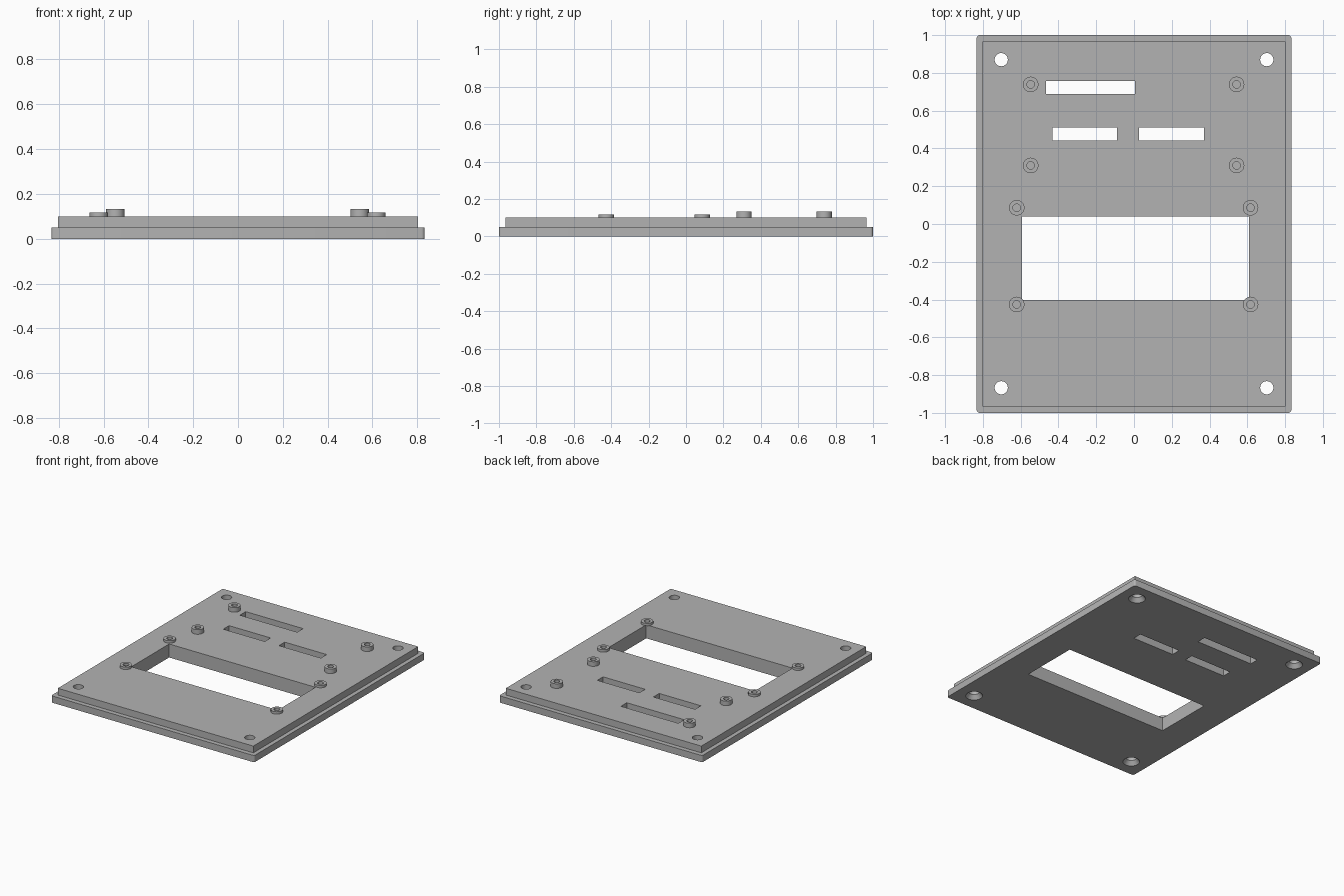
import bpy, bmesh
from mathutils import Matrix, Vector

cube = bpy.data.objects.get("Cube")
if cube:
    bpy.data.objects.remove(cube, do_unlink=True)

grey = bpy.data.materials.new("light_grey")
grey.use_nodes = True
colour = (0.45, 0.45, 0.45, 1)
grey.diffuse_color = colour
grey.node_tree.nodes["Principled BSDF"].inputs["Base Color"].default_value = colour


def finish(name, bm):
    mesh = bpy.data.meshes.new(name)
    bmesh.ops.recalc_face_normals(bm, faces=bm.faces)
    bm.to_mesh(mesh)
    bm.free()
    mesh.materials.append(grey)
    obj = bpy.data.objects.new(name, mesh)
    bpy.context.collection.objects.link(obj)
    return obj


def box(name, x0, x1, y0, y1, z0, z1, corner=0):
    bm = bmesh.new()
    size = Vector((x1 - x0, y1 - y0, z1 - z0))
    centre = Vector((x0 + x1, y0 + y1, z0 + z1)) / 2
    bmesh.ops.create_cube(bm, size=1, matrix=Matrix.Translation(centre) @ Matrix.Diagonal(size.to_4d()))
    if corner:
        upright = [e for e in bm.edges if abs(e.verts[0].co.z - e.verts[1].co.z) > 0.01]
        bmesh.ops.bevel(bm, geom=upright, offset=corner, segments=4, profile=0.5, affect='EDGES')
    return finish(name, bm)


def lathe(name, x, y, profile, closed=False):
    """Turn a (radius, height) profile about an upright axis; open ends are capped."""
    bm = bmesh.new()
    rings = []
    for r, z in profile:
        ring = bmesh.ops.create_circle(bm, segments=32, radius=r,
                                       matrix=Matrix.Translation((x, y, z)))
        rings.append(ring["verts"])
    pairs = list(zip(rings, rings[1:]))
    if closed:
        pairs.append((rings[-1], rings[0]))
    else:
        bm.faces.new(rings[0])
        bm.faces.new(rings[-1])
    for a, b in pairs:
        for i in range(32):
            j = (i + 1) % 32
            bm.faces.new((a[i], a[j], b[j], b[i]))
    return finish(name, bm)


def combine(target, other, operation):
    mod = target.modifiers.new(operation.lower(), 'BOOLEAN')
    mod.operation = operation
    mod.solver = 'EXACT'
    mod.object = other
    bpy.context.view_layer.objects.active = target
    bpy.ops.object.modifier_apply(modifier=mod.name)
    bpy.data.objects.remove(other, do_unlink=True)


# Stepped panel: wide base flange with a narrower raised plate
panel = box("panel", -0.833, 0.833, -1, 1, 0, 0.05, corner=0.015)
combine(panel, box("raised_plate", -0.802, 0.802, -0.966, 0.966, 0.02, 0.1), 'UNION')

# Display window and three connector slots
openings = [(-0.593, 0.608, -0.402, 0.04),
            (-0.467, 0.004, 0.688, 0.757),
            (-0.431, -0.09, 0.442, 0.51),
            (0.026, 0.371, 0.442, 0.51)]
for rect in openings:
    combine(panel, box("opening_cutter", *rect, -0.1, 0.2), 'DIFFERENCE')

# Corner screw holes, countersunk from below
for x in (-0.703, 0.703):
    for y in (-0.867, 0.87):
        profile = [(0.058, -0.05), (0.058, 0), (0.035, 0.03), (0.035, 0.2)]
        combine(panel, lathe("screw_cutter", x, y, profile), 'DIFFERENCE')


# Hollow mounting bosses: tall ones by the slots, low ones round the window
def bosses(name, xs, ys, top):
    for side, x in zip(("right", "left"), xs):
        for end, y in zip(("front", "back"), ys):
            profile = [(0.041, 0.1), (0.041, top), (0.02, top), (0.02, 0.1)]
            lathe(f"{name}_{end}_{side}", x, y, profile, closed=True)


bosses("tall_boss", (-0.547, 0.543), (0.31, 0.739), 0.134)
bosses("low_boss", (-0.621, 0.617), (-0.426, 0.086), 0.118)

# Smooth the round walls, keep the edges sharp
for obj in bpy.context.collection.objects:
    if obj.name == "panel" or "boss" in obj.name:
        bpy.ops.object.select_all(action='DESELECT')
        obj.select_set(True)
        bpy.context.view_layer.objects.active = obj
        bpy.ops.object.shade_smooth_by_angle(angle=0.52)
